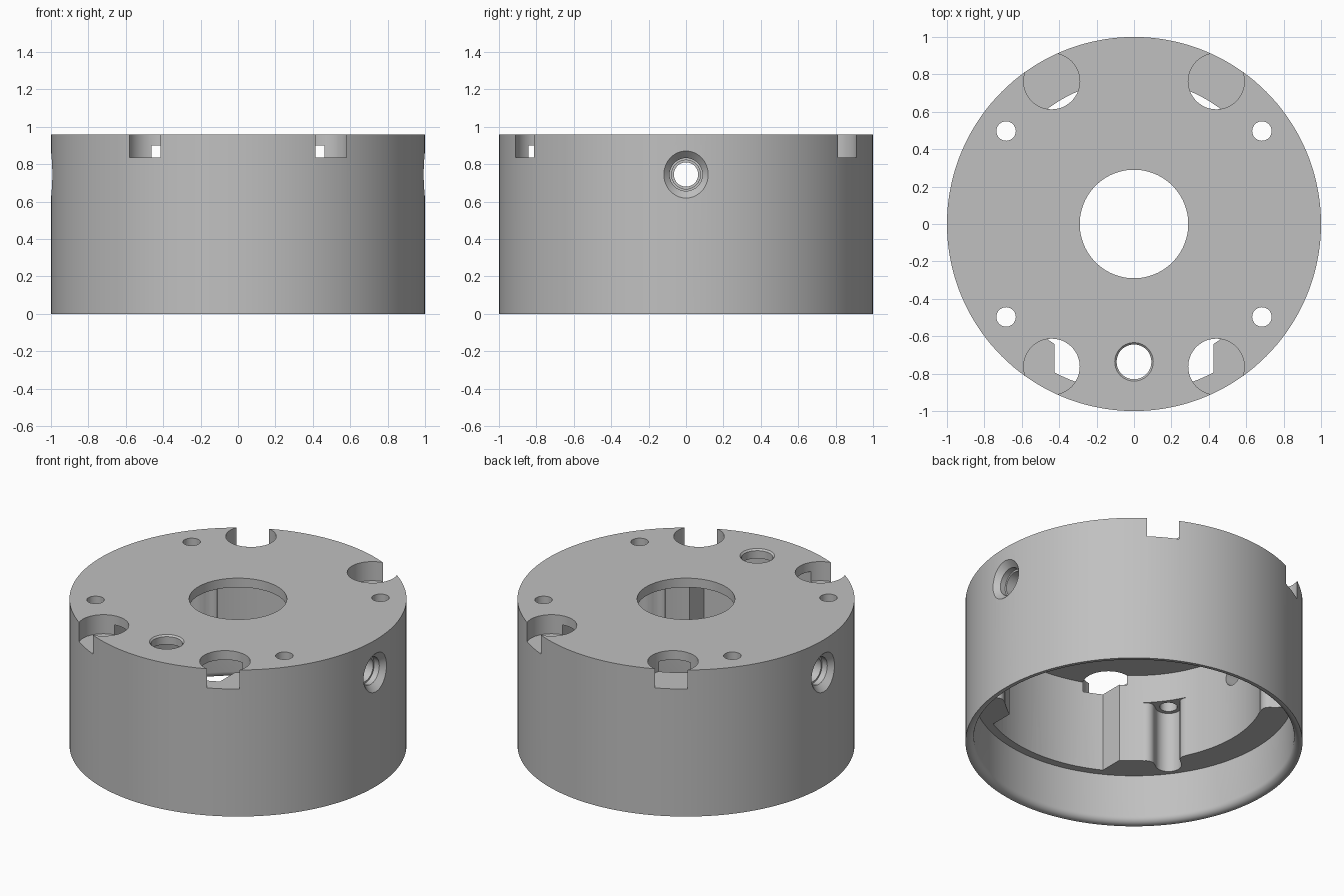
import bpy, bmesh
from math import sin, cos, pi, atan2, asin, radians
from mathutils import Matrix

cube = bpy.data.objects.get("Cube")
if cube:
    bpy.data.objects.remove(cube, do_unlink=True)

HEIGHT, CEILING, LEDGE, BORE = 0.96, 0.90, 0.317, 0.77

grey = bpy.data.materials.new("plain grey")
grey.use_nodes = True
grey.diffuse_color = (0.53, 0.53, 0.53, 1)
grey.node_tree.nodes["Principled BSDF"].inputs["Base Color"].default_value = grey.diffuse_color


def make_object(name, bm, matrix=Matrix()):
    bmesh.ops.recalc_face_normals(bm, faces=bm.faces)
    bm.transform(matrix)
    mesh = bpy.data.meshes.new(name)
    bm.to_mesh(mesh)
    bm.free()
    mesh.materials.append(grey)
    obj = bpy.data.objects.new(name, mesh)
    bpy.context.collection.objects.link(obj)
    return obj


def lathe(name, profile, steps, closed=False, matrix=Matrix()):
    """Turn (radius, z) points about z; an open profile gets flat caps."""
    bm = bmesh.new()
    rings = [[bm.verts.new((r * cos(2 * pi * i / steps), r * sin(2 * pi * i / steps), z))
              for i in range(steps)] for r, z in profile]
    pairs = list(zip(rings, rings[1:]))
    if closed:
        pairs.append((rings[-1], rings[0]))
    else:
        bm.faces.new(rings[0])
        bm.faces.new(rings[-1])
    for a, b in pairs:
        for i in range(steps):
            j = (i + 1) % steps
            bm.faces.new((a[i], a[j], b[j], b[i]))
    return make_object(name, bm, matrix)


def prism(name, outline, z0, z1, matrix=Matrix()):
    """Extrude an (x, y) outline upwards."""
    bm = bmesh.new()
    low = [bm.verts.new((x, y, z0)) for x, y in outline]
    high = [bm.verts.new((x, y, z1)) for x, y in outline]
    bm.faces.new(low)
    bm.faces.new(high)
    for i in range(len(low)):
        j = (i + 1) % len(low)
        bm.faces.new((low[i], low[j], high[j], high[i]))
    return make_object(name, bm, matrix)


def arc(cx, cy, r, start, end, n):
    return [(cx + r * cos(start + (end - start) * i / n),
             cy + r * sin(start + (end - start) * i / n)) for i in range(n + 1)]


# Hollow housing: top plate, thick wall, ledge and wide bottom recess with rounded lip
lip = arc(0.99, 0.04, 0.04, 1.5 * pi, pi, 6)
profile = [(0.29, HEIGHT), (1, HEIGHT), (1, 0)] + lip
profile += [(0.95, LEDGE), (BORE, LEDGE), (BORE, CEILING), (0.29, CEILING)]
housing = lathe("housing", profile, 144, closed=True)

cutters = []

# Wide pocket in the front wall
half, radius = 0.425, 0.9
a = asin(half / radius)
pocket = arc(0, 0, radius, -pi / 2 - a, -pi / 2 + a, 20) + [(half, -0.5), (-half, -0.5)]
cutters.append(prism("pocket_cutter", pocket, 0.25, CEILING))

# Screw groove outline, along +x, with flared mouth
side = arc(0.815, 0.131, 0.053, pi, 1.5 * pi, 6)
groove = [(0.70, 0.131)] + side + arc(0.845, 0, 0.078, pi / 2, -pi / 2, 16)
groove += [(x, -y) for x, y in reversed(side)] + [(0.70, -0.131)]

for sx in (1, -1):
    for sy in (1, -1):
        # Round notches breaking through the top rim
        cutters.append(lathe("notch_cutter", [(0.15, 0.835), (0.15, 1.1)], 48,
                             matrix=Matrix.Translation((sx * 0.44, sy * 0.763, 0))))
        # Screw grooves and their holes
        x, y = sx * 0.684, sy * 0.497
        turn = Matrix.Rotation(atan2(y, x), 4, 'Z')
        cutters.append(prism("groove_cutter", groove, 0.25, 0.714, turn))
        cutters.append(lathe("screw_hole_cutter", [(0.052, 0.6), (0.052, 1.1)], 32,
                             matrix=Matrix.Translation((x, y, 0))))

# Cable hole in the top plate, slightly chamfered
cutters.append(lathe("cable_hole_cutter",
                     [(0.093, 0.8), (0.093, 0.95), (0.113, 0.97)], 40,
                     matrix=Matrix.Translation((0, -0.737, 0))))

# Countersunk stepped holes on both sides
bore = [(0.065, 0.7), (0.065, 0.86), (0.077, 0.86), (0.077, 0.925),
        (0.088, 0.925), (0.088, 0.962), (0.156, 1.03)]
for sign in (1, -1):
    cutters.append(lathe("side_hole_cutter", bore, 40,
                         matrix=Matrix.Translation((0, 0, 0.745))
                         @ Matrix.Rotation(sign * pi / 2, 4, 'Y')))

# Cut everything out of the housing, then drop the cutters
bpy.context.view_layer.objects.active = housing
housing.select_set(True)
for cutter in cutters:
    cutter.hide_render = True
    mod = housing.modifiers.new("cut", 'BOOLEAN')
    mod.operation = 'DIFFERENCE'
    mod.solver = 'EXACT'
    mod.object = cutter
    bpy.ops.object.modifier_apply(modifier=mod.name)
    bpy.data.objects.remove(cutter, do_unlink=True)

bpy.ops.object.shade_smooth_by_angle(angle=radians(30))
